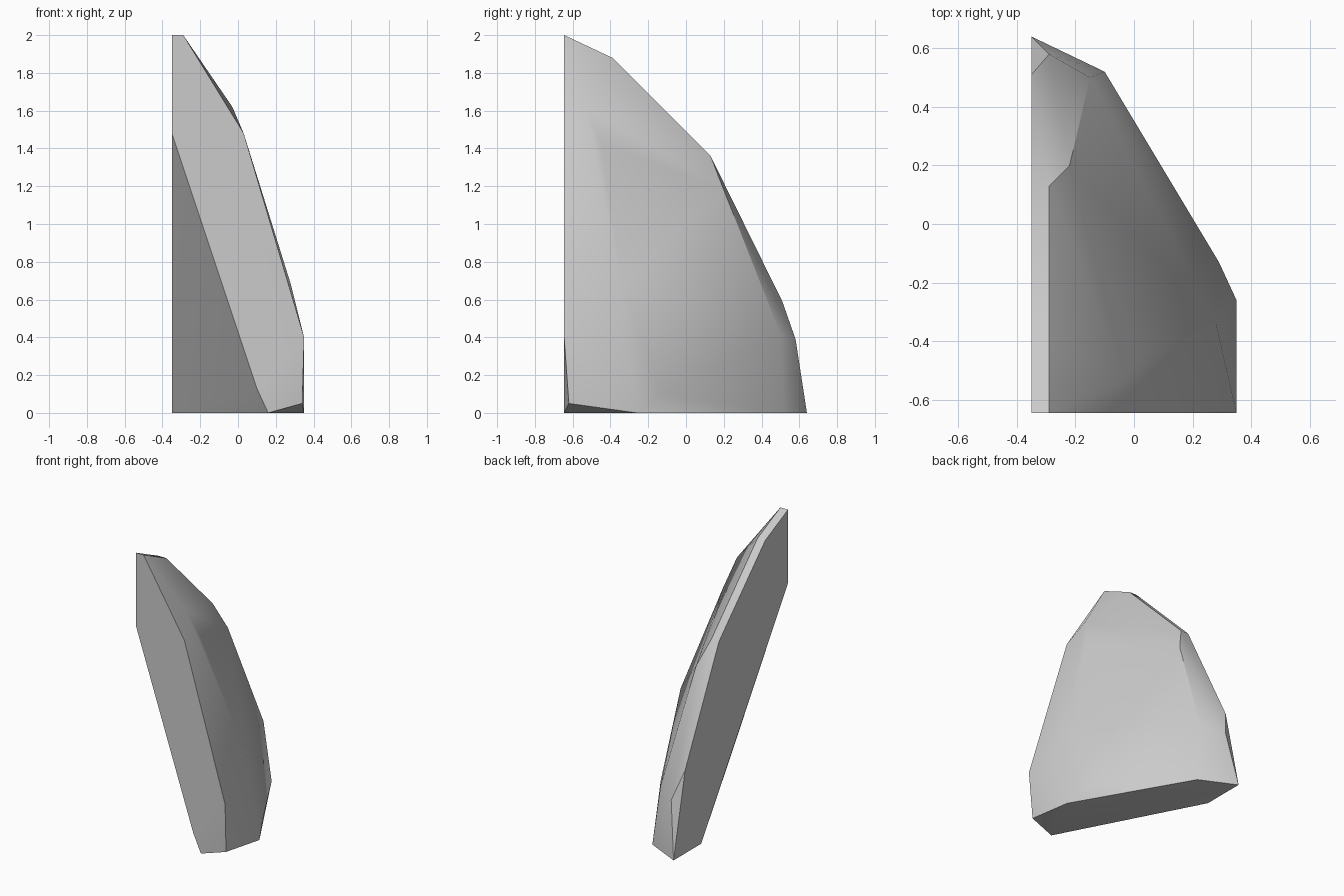
import bpy
import bmesh
from math import radians

# Remove the default cube only
default_cube = bpy.data.objects.get("Cube")
if default_cube:
    bpy.data.objects.remove(default_cube, do_unlink=True)

LEFT, FRONT = -0.35, -0.645


def make_material(name, colour):
    material = bpy.data.materials.new(name)
    material.use_nodes = True
    material.diffuse_color = colour
    material.node_tree.nodes["Principled BSDF"].inputs["Base Color"].default_value = colour
    return material


def hull_object(name, points, material):
    """Wrap a convex skin around the corner points of a shard."""
    bm = bmesh.new()
    for point in points:
        bm.verts.new(point)
    bmesh.ops.convex_hull(bm, input=bm.verts[:])
    loose = [v for v in bm.verts if not v.link_faces]
    bmesh.ops.delete(bm, geom=loose, context='VERTS')
    bmesh.ops.dissolve_limit(bm, angle_limit=radians(1), verts=bm.verts[:], edges=bm.edges[:])
    bmesh.ops.recalc_face_normals(bm, faces=bm.faces[:])
    mesh = bpy.data.meshes.new(name)
    bm.to_mesh(mesh)
    bm.free()
    mesh.materials.append(material)
    obj = bpy.data.objects.new(name, mesh)
    bpy.context.collection.objects.link(obj)
    return obj


# Flat cut on the front, as (x, z)
front_cut = [(LEFT, 2), (-0.29, 2), (0.03, 1.48), (0.35, 0.4),
             (0.16, 0), (0.1, 0.13), (LEFT, 1.48)]

# Flat cut on the side, as (y, z)
side_cut = [(-0.39, 1.88), (0.13, 1.36), (0.51, 0.59), (0.64, 0), (0.33, 0)]

# Rounded outer skin, from the top down
outer_skin = [(-0.29, -0.39, 1.88), (-0.03, -0.53, 1.62), (0.02, -0.45, 1.43),
              (-0.29, 0.13, 1.36), (-0.22, 0.2, 1.18), (0.28, -0.34, 0.68),
              (-0.15, 0.5, 0.42), (-0.29, 0.58, 0.39), (0.29, -0.13, 0.1),
              (0.34, -0.62, 0.05), (0.35, -0.26, 0), (-0.1, 0.52, 0)]

corners = [(x, FRONT, z) for x, z in front_cut]
corners += [(LEFT, y, z) for y, z in side_cut]
corners += outer_skin

stone = make_material("stone grey", (0.6, 0.6, 0.6, 1))
shard = hull_object("curved_stone_shard", corners, stone)

# Soft outer skin with crisp cut edges
bpy.ops.object.select_all(action='DESELECT')
shard.select_set(True)
bpy.context.view_layer.objects.active = shard
bpy.ops.object.shade_smooth_by_angle(angle=radians(30))
